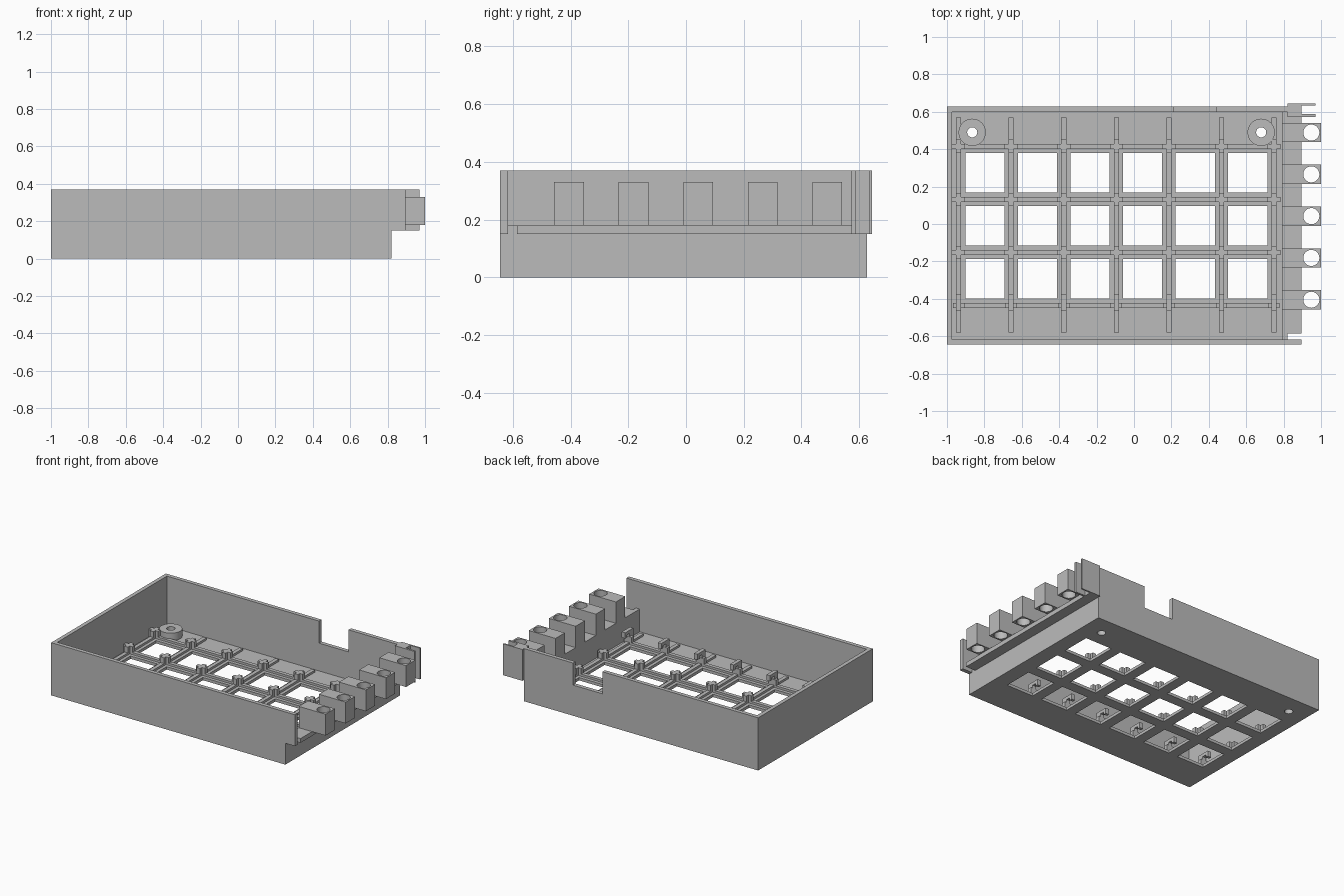
import bpy
import bmesh
from mathutils import Matrix, Vector

if "Cube" in bpy.data.objects:
    bpy.data.objects.remove(bpy.data.objects["Cube"])

grey = bpy.data.materials.new("plain grey")
grey.use_nodes = True
grey.diffuse_color = (0.5, 0.5, 0.5, 1)
grey.node_tree.nodes["Principled BSDF"].inputs["Base Color"].default_value = (0.5, 0.5, 0.5, 1)


def add_box(bm, x, y, z):
    """Box from (low, high) pairs."""
    size = Vector((x[1] - x[0], y[1] - y[0], z[1] - z[0]))
    mid = Vector((sum(x) / 2, sum(y) / 2, sum(z) / 2))
    bmesh.ops.create_cube(bm, size=1, matrix=Matrix.Translation(mid) @ Matrix.Diagonal(size).to_4x4())


def add_cylinder(bm, x, y, z, radius):
    bmesh.ops.create_cone(bm, cap_ends=True, segments=32, radius1=radius, radius2=radius,
                          depth=z[1] - z[0], matrix=Matrix.Translation((x, y, sum(z) / 2)))


def finish(bm, name):
    mesh = bpy.data.meshes.new(name)
    bm.to_mesh(mesh)
    bm.free()
    mesh.materials.append(grey)
    obj = bpy.data.objects.new(name, mesh)
    bpy.context.collection.objects.link(obj)
    return obj


def boxes(name, *parts):
    bm = bmesh.new()
    for part in parts:
        add_box(bm, *part)
    return finish(bm, name)


def cut(obj, cutter):
    """Subtract the cutter, then remove it."""
    mod = obj.modifiers.new("cut", "BOOLEAN")
    mod.operation = "DIFFERENCE"
    mod.solver = "EXACT"
    mod.object = cutter
    bpy.ops.object.select_all(action="DESELECT")
    bpy.context.view_layer.objects.active = obj
    obj.select_set(True)
    bpy.ops.object.modifier_apply(modifier=mod.name)
    bpy.data.objects.remove(cutter)
    bpy.ops.object.shade_smooth_by_angle()


def around(centre, width):
    return (centre - width / 2, centre + width / 2)


# Overall dimensions
LEFT, RIGHT, FRONT, BACK, TOP = -1.0, 0.82, -0.645, 0.627, 0.37
WALL, FLOOR, RIB_TOP, RIB = 0.028, 0.02, 0.035, 0.027
LEDGE_Z, LEDGE_TOP, LEDGE_X = 0.15, 0.18, 0.895
PITCH = 0.281
rib_xs = [-0.9375 + PITCH * i for i in range(7)]
rib_ys = [-0.435 + 0.2835 * i for i in range(4)]
standoff_xs, standoff_y = (-0.865, 0.68), 0.49

# Floor with a grid of square openings and two screw holes
floor = boxes("floor", ((LEFT, RIGHT), (FRONT, BACK), (0, FLOOR)))
bm = bmesh.new()
for x in rib_xs[:-1]:
    for y in rib_ys[:-1]:
        add_box(bm, around(x + PITCH / 2, 0.21), around(y + 0.142, 0.21), (-0.1, 0.1))
for x in standoff_xs:
    add_cylinder(bm, x, standoff_y, (-0.1, 0.1), 0.027)
cut(floor, finish(bm, "floor_cutter"))

# Walls
boxes("left_wall", ((LEFT, LEFT + WALL), (FRONT, BACK), (0, TOP)))
boxes("right_wall", ((RIGHT - WALL, RIGHT), (FRONT, BACK), (0, LEDGE_TOP)))
boxes("front_wall", ((LEFT, RIGHT), (FRONT, FRONT + WALL), (0, TOP)),
      ((RIGHT, LEDGE_X), (FRONT, FRONT + WALL), (LEDGE_Z, TOP)))
back_wall = boxes("back_wall", ((LEFT, RIGHT), (BACK - WALL, BACK), (0, TOP)))
cut(back_wall, boxes("notch_cutter", ((0.21, 0.44), (0.5, 0.7), (0.215, 0.5))))

# Ledge along the right side
boxes("ledge", ((RIGHT - WALL, LEDGE_X), (-0.585, 0.575), (LEDGE_Z, LEDGE_TOP)))

# Slotted bracket at the back right corner
boxes("corner_bracket",
      ((RIGHT, LEDGE_X), (0.573, 0.645), (LEDGE_Z, TOP)),
      ((LEDGE_X, 0.97), (0.573, 0.587), (LEDGE_Z, TOP)),
      ((LEDGE_X, 0.97), (0.634, 0.645), (LEDGE_Z, TOP)))

# Drilled blocks on the ledge
for i in range(5):
    y = -0.405 + 0.2235 * i
    block = boxes(f"drilled_block_{i + 1}", ((RIGHT - WALL, 1.0), around(y, 0.103), (LEDGE_TOP, 0.33)))
    bm = bmesh.new()
    add_cylinder(bm, 0.948, y, (0.1, 0.5), 0.043)
    cut(block, finish(bm, "drill"))

# Ribs on the floor
boxes("long_ribs", *[((-0.965, 0.765), around(y, RIB), (0.005, RIB_TOP)) for y in rib_ys])
boxes("cross_ribs", *[(around(x, RIB), (-0.58, 0.57), (0.005, RIB_TOP)) for x in rib_xs])

# Plus-shaped posts where the ribs cross
for row, y in enumerate(rib_ys[1:]):
    bm = bmesh.new()
    for x in rib_xs:
        add_box(bm, around(x, 0.07), around(y, RIB), (0.01, 0.075))
        add_box(bm, around(x, RIB), around(y, 0.07), (0.01, 0.075))
    finish(bm, f"cross_posts_{row + 1}")

# Hooks along the front rib
bm = bmesh.new()
for x in rib_xs:
    y = rib_ys[0]
    add_box(bm, around(x, 0.06), around(y, RIB), (0.01, 0.075))
    add_box(bm, around(x, RIB), (y - 0.03, y + 0.01), (0.01, 0.12))
    add_box(bm, around(x, RIB), (y - 0.03, y + 0.06), (0.098, 0.12))
    add_box(bm, around(x, RIB), (y + 0.04, y + 0.06), (0.08, 0.12))
finish(bm, "front_hooks")

# Screw standoffs
for name, x in zip(("left", "right"), standoff_xs):
    bm = bmesh.new()
    add_cylinder(bm, x, standoff_y, (0.01, 0.073), 0.073)
    standoff = finish(bm, f"standoff_{name}")
    bm = bmesh.new()
    add_cylinder(bm, x, standoff_y, (-0.1, 0.2), 0.027)
    cut(standoff, finish(bm, "screw_hole"))
